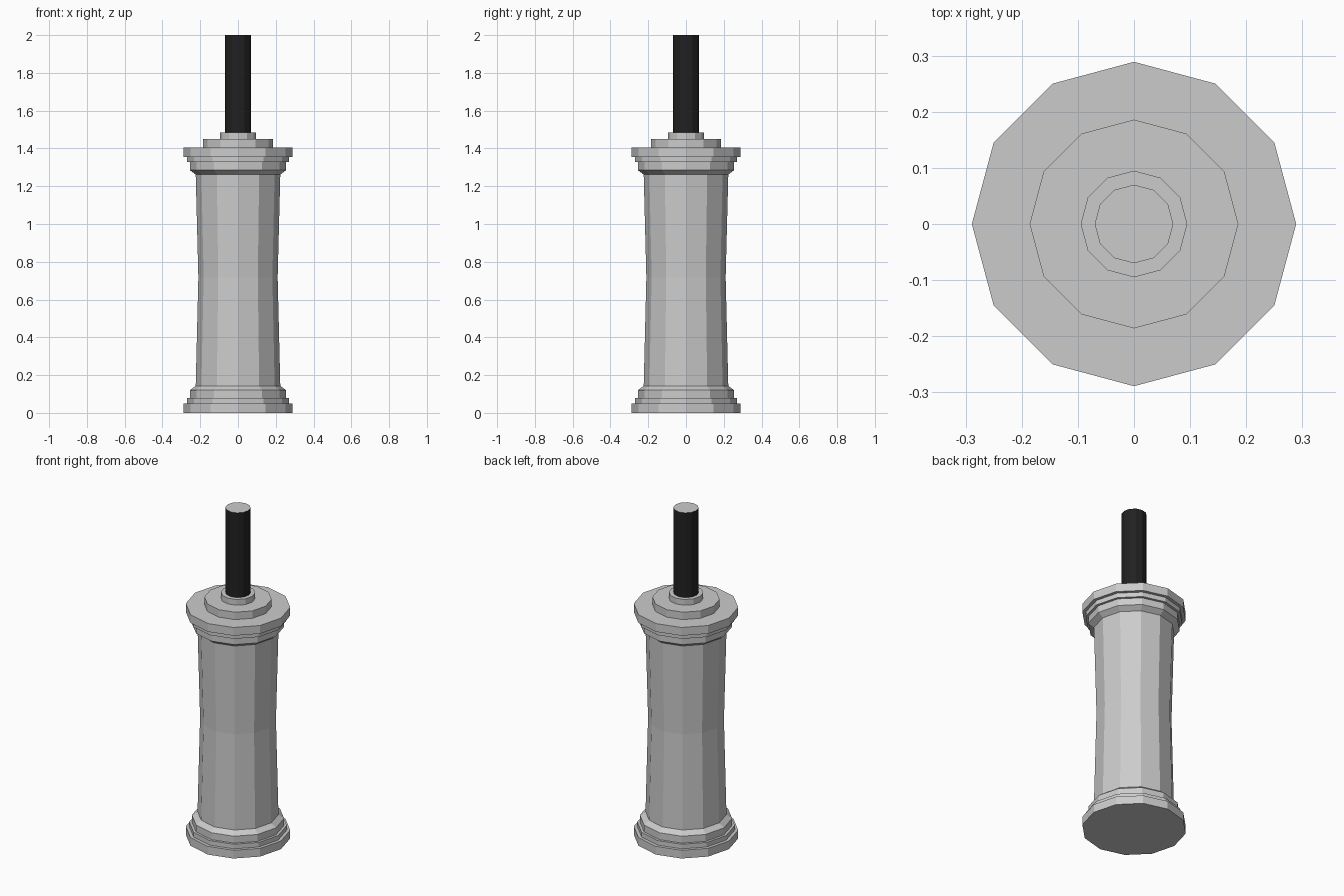
import bpy, bmesh
from math import cos, sin, tau

if "Cube" in bpy.data.objects:
    bpy.data.objects.remove(bpy.data.objects["Cube"])

SIDES = 12


def lathe(name, profile):
    """Flat-shaded turned solid from (radius, z) points, capped at both ends."""
    bm = bmesh.new()
    rings = [[bm.verts.new((r * cos(tau * i / SIDES), r * sin(tau * i / SIDES), z))
              for i in range(SIDES)] for r, z in profile]
    for a, b in zip(rings, rings[1:]):
        for i in range(SIDES):
            j = (i + 1) % SIDES
            bm.faces.new((a[i], a[j], b[j], b[i]))
    bm.faces.new(rings[0][::-1])
    bm.faces.new(rings[-1])
    mesh = bpy.data.meshes.new(name)
    bm.to_mesh(mesh)
    bm.free()
    obj = bpy.data.objects.new(name, mesh)
    bpy.context.collection.objects.link(obj)
    return obj


# Pillar: stepped foot, waisted shaft, and the foot mirrored as the capital
TOP = 1.405
foot = [(0.289, 0), (0.289, 0.05), (0.27, 0.05), (0.27, 0.078),
        (0.255, 0.078), (0.255, 0.12), (0.224, 0.143)]
capital = [(r, TOP - z) for r, z in reversed(foot)]
lathe("pillar", foot + [(0.21, TOP / 2 + 0.015)] + capital)

# Stacked discs on the capital
lathe("upper_disc", [(0.186, TOP), (0.186, 1.45)])
lathe("rod_collar", [(0.095, 1.45), (0.095, 1.485)])

# Dark rod with a grey end face
rod = lathe("rod", [(0.07, 1.485), (0.07, 2.0)])
grey = bpy.data.materials.new("grey_end")
grey.diffuse_color = (0.8, 0.8, 0.8, 1)
grey.use_nodes = True
grey.node_tree.nodes["Principled BSDF"].inputs["Base Color"].default_value = grey.diffuse_color
dark = bpy.data.materials.new("dark_rod")
dark.diffuse_color = (0.015, 0.015, 0.015, 1)
dark.use_nodes = True
dark.node_tree.nodes["Principled BSDF"].inputs["Base Color"].default_value = dark.diffuse_color
rod.data.materials.append(dark)
rod.data.materials.append(grey)
for face in rod.data.polygons:
    if face.normal.z > 0.9:
        face.material_index = 1
